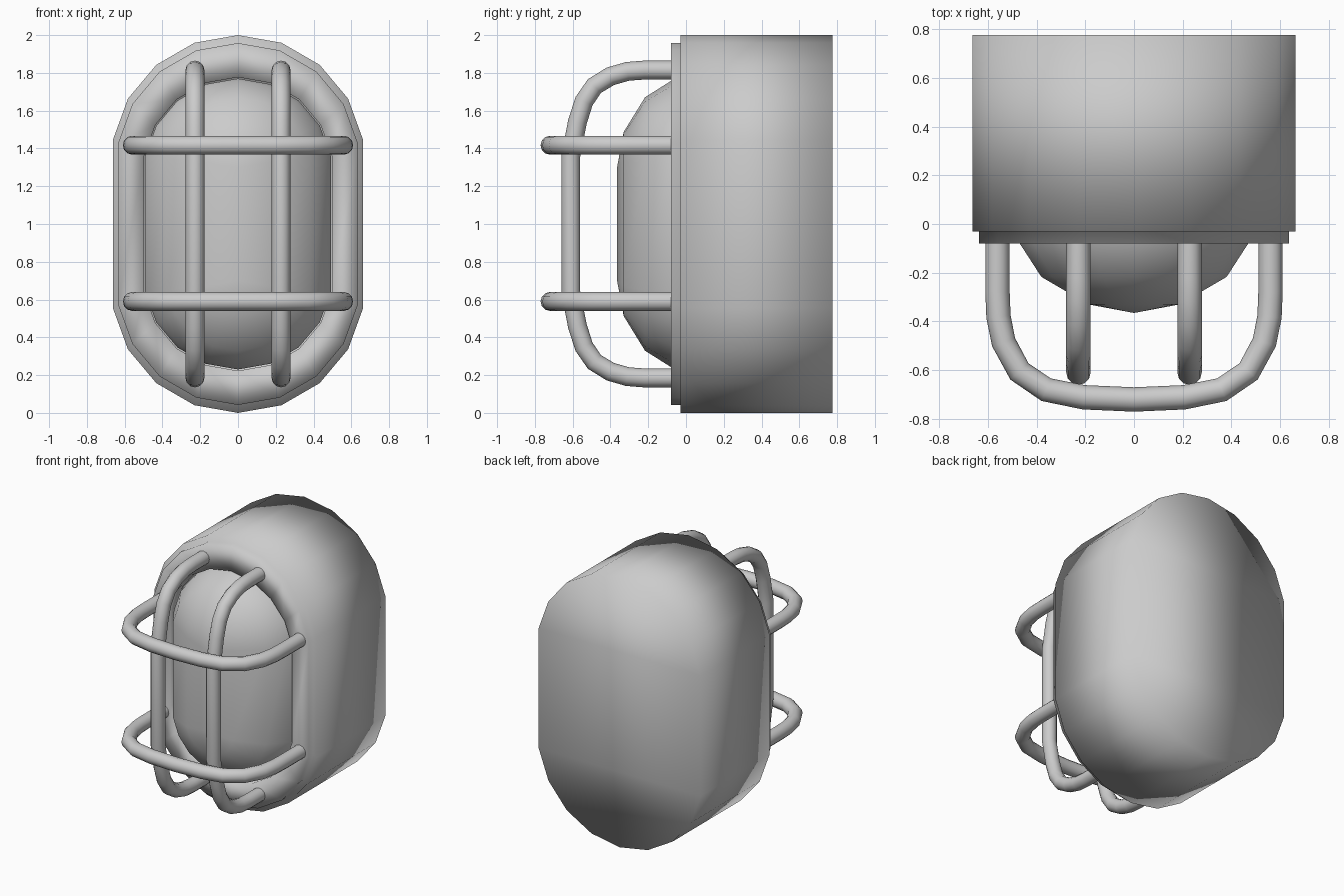
import bpy, bmesh
from math import sin, cos, radians

if "Cube" in bpy.data.objects:
    bpy.data.objects.remove(bpy.data.objects["Cube"])


def capsule_ring(bm, r, half, y):
    """18-point upright capsule outline: two end arcs joined by straight sides."""
    pts = []
    for s in (1, -1):
        for k in range(9):
            a = radians(-80 + 20 * k)
            pts.append(bm.verts.new((s * r * sin(a), y, 1 + s * (half + r * cos(a)))))
    return pts


def loft(name, profile, cap_start=False):
    """Join capsule outlines given as (radius, half straight length, y)."""
    bm = bmesh.new()
    rings = [capsule_ring(bm, *p) for p in profile]
    for a, b in zip(rings, rings[1:]):
        for i in range(18):
            j = (i + 1) % 18
            bm.faces.new((a[i], a[j], b[j], b[i]))
    if cap_start:
        c = rings[0]
        bm.faces.new((c[0], c[8], c[9], c[17]))
        for o in (0, 9):
            for i in range(3):
                bm.faces.new((c[o + i], c[o + i + 1], c[o + 7 - i], c[o + 8 - i]))
            bm.faces.new((c[o + 3], c[o + 4], c[o + 5]))
    bmesh.ops.remove_doubles(bm, verts=bm.verts, dist=0.0005)
    bmesh.ops.recalc_face_normals(bm, faces=bm.faces)
    # an open shell must face the viewer at -y
    front = min(bm.faces, key=lambda f: f.calc_center_median().y)
    if front.normal.y > 0:
        bmesh.ops.reverse_faces(bm, faces=bm.faces)
    for f in bm.faces:
        f.smooth = True
    me = bpy.data.meshes.new(name)
    bm.to_mesh(me)
    bm.free()
    ob = bpy.data.objects.new(name, me)
    bpy.context.collection.objects.link(ob)
    return ob


def bar(name, pts):
    """Round wire bar along a path, turned into a mesh."""
    cu = bpy.data.curves.new(name, 'CURVE')
    cu.dimensions = '3D'
    cu.bevel_depth = 0.05
    cu.bevel_resolution = 4
    cu.use_fill_caps = True
    sp = cu.splines.new('POLY')
    sp.points.add(len(pts) - 1)
    for p, co in zip(sp.points, pts):
        p.co = (*co, 1)
    sp.use_smooth = True
    ob = bpy.data.objects.new(name, cu)
    bpy.context.collection.objects.link(ob)
    bpy.context.view_layer.objects.active = ob
    ob.select_set(True)
    bpy.ops.object.convert(target='MESH')
    bpy.context.object.select_set(False)


# housing: deep body, stepped front lip and recessed rim around the glass
loft("housing", [(0.673, 0.327, 0.775), (0.673, 0.327, -0.03),
                 (0.645, 0.313, -0.03), (0.645, 0.313, -0.08),
                 (0.505, 0.272, -0.08), (0.505, 0.272, -0.02)], cap_start=True)

# glass dome narrowing to a ridge
loft("glass_dome", [(0.50, 0.27, -0.02), (0.476, 0.281, -0.08), (0.386, 0.285, -0.217),
                    (0.19, 0.297, -0.33), (0, 0.30, -0.365)])

# guard bars: half paths as (distance across, y), mirrored about the middle
upright = [(0.815, -0.03), (0.815, -0.22), (0.808, -0.31), (0.782, -0.40), (0.73, -0.485),
           (0.65, -0.54), (0.54, -0.575), (0.36, -0.61)]
cross = [(0.56, -0.03), (0.56, -0.28), (0.556, -0.38), (0.535, -0.485), (0.47, -0.605),
         (0.36, -0.68), (0.205, -0.711), (0, -0.72)]


def full(half):
    return half + [(-d, y) for d, y in reversed(half) if d]


for side, s in (("left", -1), ("right", 1)):
    bar(f"{side}_upright_bar", [(s * 0.228, y, 1 + d) for d, y in full(upright)])
for level, z in (("upper", 1.417), ("lower", 0.59)):
    bar(f"{level}_cross_bar", [(d, y, z) for d, y in full(cross)])
